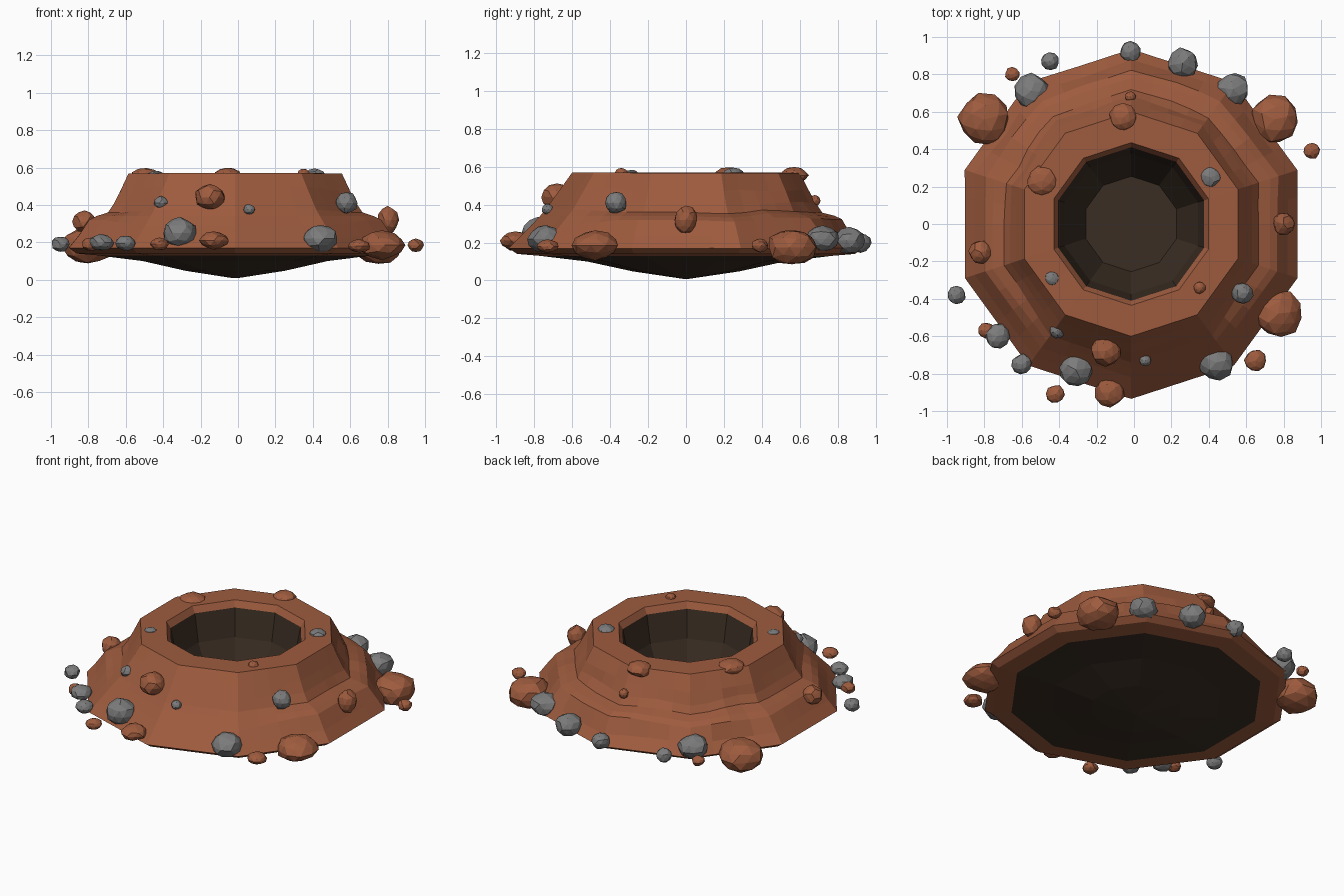
import bpy, bmesh, math, random
from mathutils import Vector, noise

random.seed(4)
CX = -0.015


def mat(name, col):
    m = bpy.data.materials.new(name)
    m.diffuse_color = (*col, 1)
    return m


CLAY = mat("red_clay", (0.34, 0.105, 0.048))
DARK = mat("dark_pit", (0.043, 0.027, 0.017))
GREY = mat("grey_stone", (0.2, 0.2, 0.2))


def finish(bm, name, material):
    me = bpy.data.meshes.new(name)
    bm.to_mesh(me)
    bm.free()
    me.materials.append(material)
    ob = bpy.data.objects.new(name, me)
    bpy.context.collection.objects.link(ob)
    return ob


def decagon(a, r):
    """Radius of a ten-sided outline (corner on the y axis) at angle a."""
    d = math.radians((math.degrees(a) - 90) % 36 - 18)
    return r * math.cos(math.radians(18)) / math.cos(d)


def loft(name, material, rings, n, shape, cap=None):
    """Skin rings; shape(ring, angle) -> (radius, z). cap='start'/'end' closes one end."""
    bm = bmesh.new()
    rows = []
    for ring in rings:
        row = []
        for j in range(n):
            a = math.pi / 2 + math.tau * j / n
            r, z = shape(ring, a)
            row.append(bm.verts.new((CX + r * math.cos(a), r * math.sin(a), z)))
        rows.append(row)
    for lo, hi in zip(rows, rows[1:]):
        for j in range(n):
            k = (j + 1) % n
            bm.faces.new((lo[j], lo[k], hi[k], hi[j]))
    if cap == 'end':
        bm.faces.new(rows[-1])
    elif cap == 'start':
        bm.faces.new(rows[0][::-1])
    return finish(bm, name, material)


# crater wall: plain front slope blending to a terraced, eroded back
# (front radius, front z, terraced radius, terraced z, roughness)
WALL = [
    (0.77, 0.13, 0.77, 0.13, 0), (0.89, 0.14, 0.89, 0.14, 0),
    (0.935, 0.17, 0.935, 0.17, 0.1), (0.88, 0.225, 0.88, 0.235, 0.7),
    (0.82, 0.285, 0.82, 0.32, 1), (0.77, 0.34, 0.78, 0.34, 1),
    (0.74, 0.375, 0.715, 0.36, 1), (0.69, 0.445, 0.68, 0.41, 1),
    (0.65, 0.50, 0.645, 0.475, 0.7), (0.60, 0.57, 0.60, 0.568, 0),
    (0.435, 0.57, 0.435, 0.57, 0), (0.41, 0.53, 0.41, 0.53, 0),
]


def wall_shape(ring, a):
    rf, zf, rt, zt, rough = ring
    s = math.sin(a)
    w = min(1, max(0, (s + 0.85) / 0.4))
    back = min(1, max(0, (s - 0.05) / 0.4))
    r = rf + (rt - rf) * w
    z = zf + (zt - zf) * w
    q = Vector((math.cos(a) * 2.5, s * 2.5, z * 9))
    r += 0.035 * rough * back * noise.noise(q)
    z += 0.025 * rough * back * noise.noise(q + Vector((7, 3, 1)))
    return decagon(a, r), z


loft("crater_wall", CLAY, WALL, 40, wall_shape)


# dark inner pit and shallow dark underside
def plain(ring, a):
    return decagon(a, ring[0]), ring[1]


loft("inner_pit", DARK, [(0.41, 0.53), (0.375, 0.35), (0.255, 0.10)], 10, plain, 'end')
loft("underside_bowl", DARK,
     [(0.01, 0.008), (0.28, 0.048), (0.52, 0.10), (0.77, 0.13)], 10, plain, 'start')


# loose rocks: x, y, z, radius, flattening
CLAY_ROCKS = [
    (-0.80, 0.56, 0.18, 0.14, 0.72), (0.75, 0.56, 0.175, 0.135, 0.72),
    (0.77, -0.48, 0.185, 0.13, 0.6), (0.80, 0, 0.32, 0.06, 1.25),
    (-0.82, -0.15, 0.31, 0.065, 0.9), (-0.15, -0.68, 0.44, 0.083, 0.85),
    (-0.13, -0.90, 0.21, 0.08, 0.6), (-0.49, 0.23, 0.555, 0.085, 0.5),
    (-0.06, 0.57, 0.555, 0.077, 0.6), (-0.02, 0.68, 0.42, 0.03, 1),
    (0.35, -0.34, 0.57, 0.033, 0.7),
]
CLAY_PEBBLES = [
    (-0.65, 0.80, 0.19, 0.04, 0.8), (0.95, 0.39, 0.185, 0.045, 0.8),
    (0.65, -0.73, 0.18, 0.06, 0.6), (-0.42, -0.91, 0.19, 0.05, 0.7),
    (-0.79, -0.57, 0.19, 0.045, 0.8),
]
GREY_ROCKS = [
    (-0.45, 0.87, 0.20, 0.05, 0.9), (-0.02, 0.92, 0.20, 0.058, 0.9),
    (0.26, 0.86, 0.21, 0.083, 0.85), (0.53, 0.72, 0.22, 0.088, 0.8),
    (-0.55, 0.71, 0.22, 0.097, 0.75), (0.41, 0.25, 0.56, 0.057, 0.6),
    (-0.44, -0.29, 0.56, 0.04, 0.6), (0.58, -0.37, 0.41, 0.06, 1),
    (-0.41, -0.57, 0.41, 0.042, 0.9), (0.06, -0.73, 0.375, 0.032, 0.9),
    (-0.31, -0.78, 0.25, 0.092, 0.9), (0.44, -0.74, 0.22, 0.098, 0.75),
    (-0.73, -0.60, 0.20, 0.068, 0.65), (-0.60, -0.75, 0.195, 0.055, 0.75),
    (-0.95, -0.38, 0.19, 0.05, 0.85),
]


def rocks(name, material, items):
    for i, (x, y, z, r, flat) in enumerate(items):
        bm = bmesh.new()
        bmesh.ops.create_icosphere(bm, subdivisions=2, radius=r)
        turn = random.uniform(0, math.tau)
        for v in bm.verts:
            k = random.uniform(0.9, 1.05)
            c, s = math.cos(turn), math.sin(turn)
            p = v.co * k
            v.co = (x + p.x * c - p.y * s, y + p.x * s + p.y * c, z + p.z * flat)
        finish(bm, f"{name}_{i + 1}", material)


rocks("clay_boulder", CLAY, CLAY_ROCKS)
rocks("clay_pebble", CLAY, CLAY_PEBBLES)
rocks("grey_rock", GREY, GREY_ROCKS)
